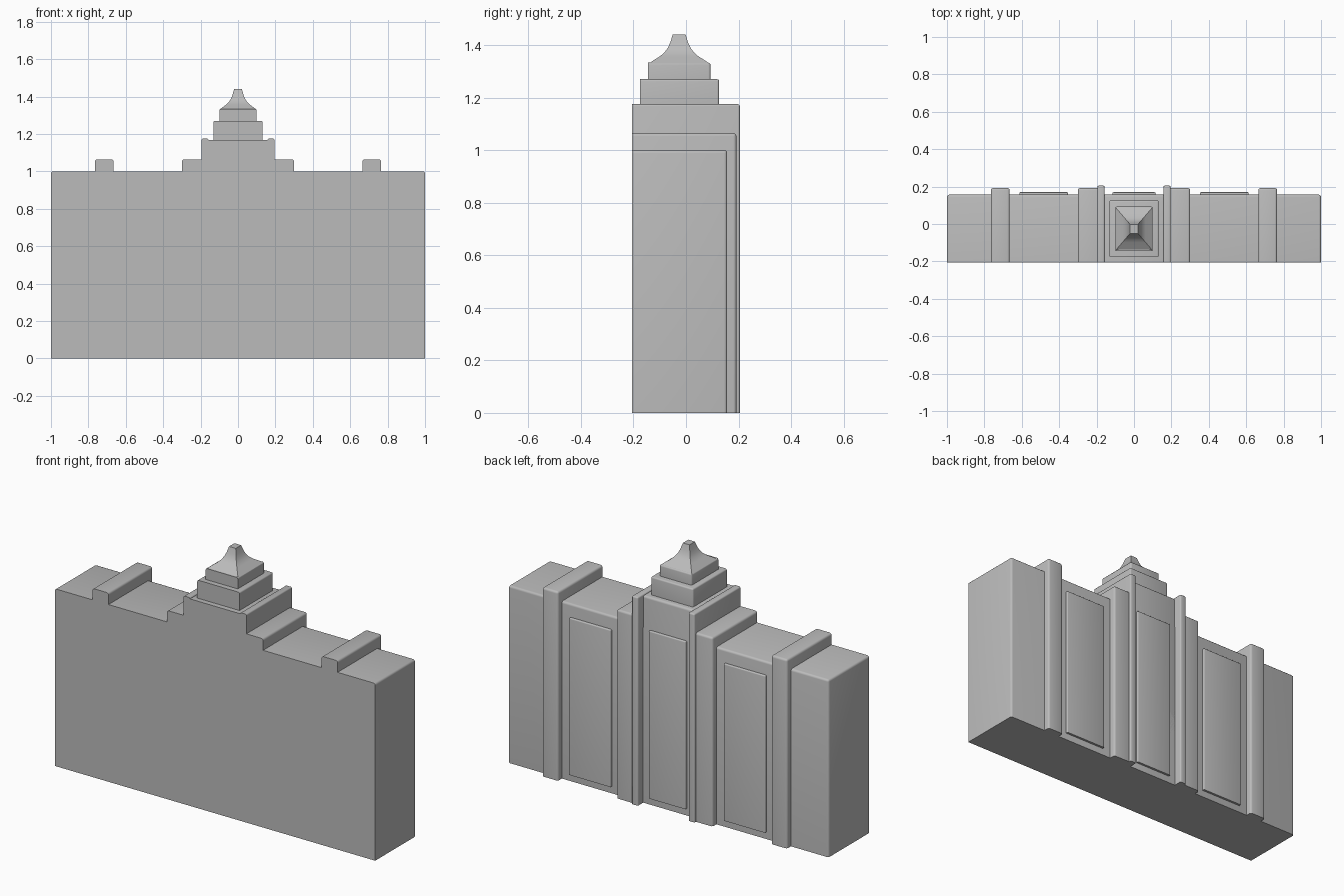
import bpy, bmesh, math

if "Cube" in bpy.data.objects:
    bpy.data.objects.remove(bpy.data.objects["Cube"])

stone = bpy.data.materials.new("grey stone")
stone.use_nodes = True
stone.diffuse_color = (0.5, 0.5, 0.5, 1)
stone.node_tree.nodes["Principled BSDF"].inputs["Base Color"].default_value = (0.5, 0.5, 0.5, 1)

FRONT = -0.205


def finish(name, bm, angle=35):
    bmesh.ops.recalc_face_normals(bm, faces=bm.faces)
    mesh = bpy.data.meshes.new(name)
    bm.to_mesh(mesh)
    bm.free()
    mesh.materials.append(stone)
    obj = bpy.data.objects.new(name, mesh)
    bpy.context.collection.objects.link(obj)
    bpy.ops.object.select_all(action='DESELECT')
    obj.select_set(True)
    bpy.context.view_layer.objects.active = obj
    bpy.ops.object.shade_smooth_by_angle(angle=math.radians(angle))


def block(name, x, y, z, bevel=0.012):
    """Box with rounded edges, left sharp around its front and underside."""
    bm = bmesh.new()
    bmesh.ops.create_cube(bm, size=1)
    for v in bm.verts:
        v.co = [r[0] if c < 0 else r[1] for c, r in zip(v.co, (x, y, z))]
    edges = [e for e in bm.edges
             if not all(v.co.y < y[0] + 1e-4 for v in e.verts)
             and not all(v.co.z < z[0] + 1e-4 for v in e.verts)]
    bmesh.ops.bevel(bm, geom=edges, offset=bevel, segments=3,
                    profile=0.5, affect='EDGES')
    finish(name, bm)


def pair(name, x, y, z, bevel=0.012):
    block("left_" + name, x, y, z, bevel)
    block("right_" + name, (-x[1], -x[0]), y, z, bevel)


# Main wall and raised centre
block("main_wall", (-1, 1), (FRONT, 0.157), (0, 1))
block("centre_bay", (-0.165, 0.165), (FRONT, 0.157), (0, 1.168))

# Stepped piers
pair("outer_pier", (0.665, 0.765), (FRONT, 0.192), (0, 1.065))
pair("inner_pier", (0.17, 0.3), (FRONT, 0.192), (0, 1.065))
pair("centre_fin", (0.157, 0.196), (FRONT, 0.205), (0, 1.175), 0.008)

# Raised panels on the back
pair("back_panel", (0.353, 0.613), (0.14, 0.17), (0.04, 0.925), 0.005)
block("centre_back_panel", (-0.115, 0.115), (0.14, 0.17), (0.04, 0.985), 0.005)

# Tower tiers
block("lower_tier", (-0.132, 0.132), (-0.175, 0.126), (1.16, 1.27), 0.008)
block("upper_tier", (-0.1, 0.1), (-0.145, 0.093), (1.26, 1.333), 0.008)

# Flared four-sided roof
profile = [(0.115, 1.33), (0.093, 1.345), (0.072, 1.358), (0.055, 1.373),
           (0.043, 1.39), (0.034, 1.41), (0.027, 1.432), (0.024, 1.441)]
bm = bmesh.new()
rings = [[bm.verts.new((sx * h * 0.86, -0.026 + sy * h, z))
          for sx, sy in ((-1, -1), (1, -1), (1, 1), (-1, 1))] for h, z in profile]
for low, high in zip(rings, rings[1:]):
    for i in range(4):
        j = (i + 1) % 4
        bm.faces.new((low[i], low[j], high[j], high[i]))
bm.faces.new(rings[0])
bm.faces.new(rings[-1])
finish("flared_roof", bm)
